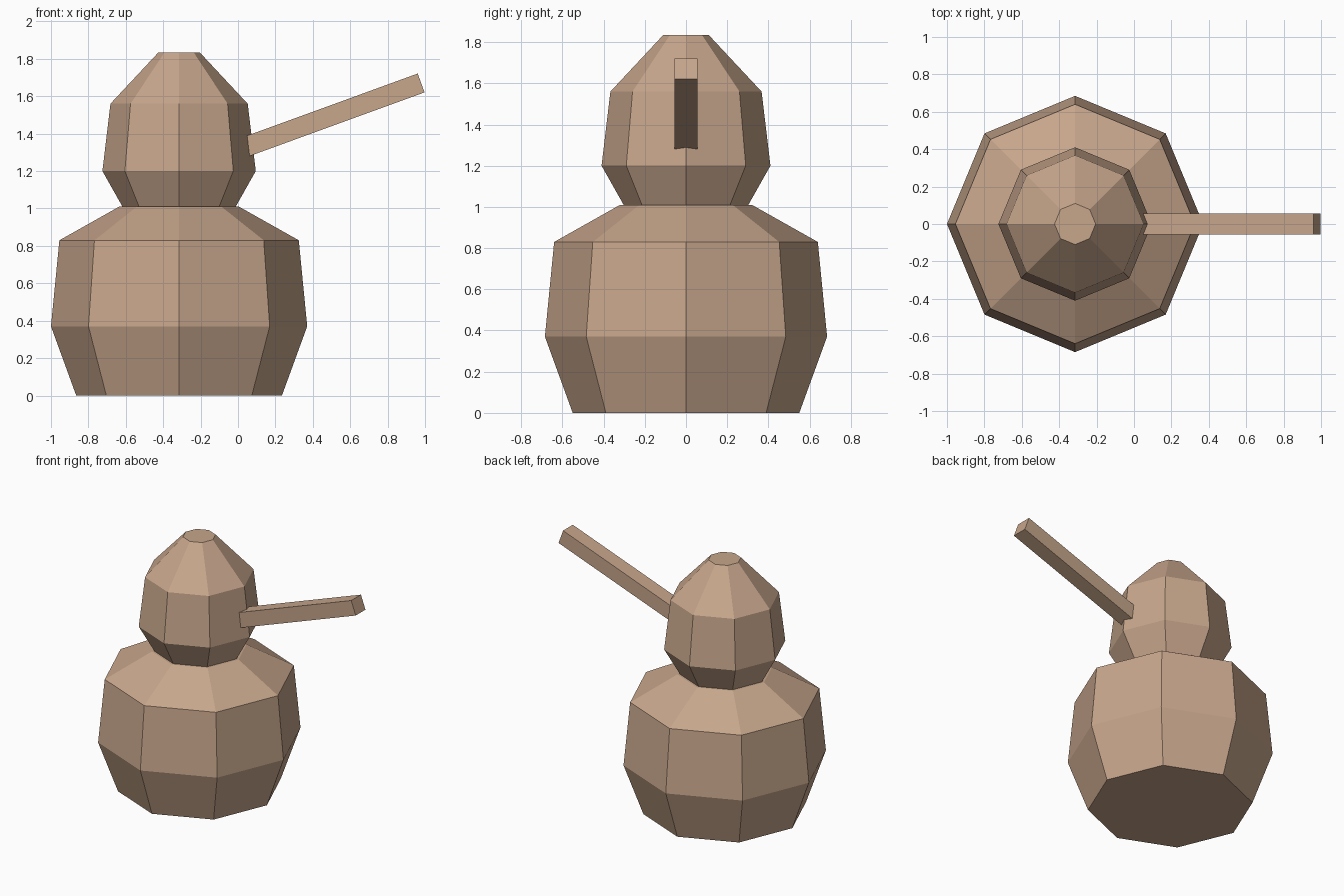
import bpy, bmesh, math
from mathutils import Matrix, Vector

cube = bpy.data.objects.get("Cube")
if cube:
    bpy.data.objects.remove(cube, do_unlink=True)

# Single clay-brown material
clay = bpy.data.materials.new("clay_brown")
clay.use_nodes = True
colour = (0.57, 0.38, 0.26, 1.0)
clay.diffuse_color = colour
shader = clay.node_tree.nodes["Principled BSDF"]
shader.inputs["Base Color"].default_value = colour
shader.inputs["Roughness"].default_value = 0.9

SIDES = 8
AXIS_X = -0.315


def add_object(name, bm):
    bmesh.ops.recalc_face_normals(bm, faces=bm.faces[:])
    mesh = bpy.data.meshes.new(name)
    bm.to_mesh(mesh)
    bm.free()
    mesh.materials.append(clay)
    obj = bpy.data.objects.new(name, mesh)
    bpy.context.collection.objects.link(obj)
    return obj


def lathe(name, profile):
    """Closed faceted solid turned from (radius, height) points."""
    bm = bmesh.new()
    rings = []
    for r, z in profile:
        angles = [math.tau * i / SIDES for i in range(SIDES)]
        rings.append([bm.verts.new((AXIS_X + r * math.cos(a), r * math.sin(a), z))
                      for a in angles])
    for low, high in zip(rings, rings[1:]):
        for i in range(SIDES):
            j = (i + 1) % SIDES
            bm.faces.new((low[i], low[j], high[j], high[i]))
    bm.faces.new(rings[0][::-1])
    bm.faces.new(rings[-1])
    return add_object(name, bm)


# Wide lower body and smaller domed head
lathe("body", [(0.55, 0.0), (0.685, 0.37), (0.64, 0.83), (0.32, 1.01)])
lathe("head", [(0.30, 1.005), (0.41, 1.2), (0.367, 1.56), (0.11, 1.835)])

# Square stick rising outward from the left side of the head
tilt = math.radians(20)
direction = Vector((math.cos(tilt), 0, math.sin(tilt)))
tip = Vector((0.979, 0, 1.671))
length = 1.13
bm = bmesh.new()
bmesh.ops.create_cube(bm, size=1.0)
bmesh.ops.scale(bm, vec=(length, 0.113, 0.107), verts=bm.verts)
bmesh.ops.transform(
    bm, verts=bm.verts,
    matrix=Matrix.Translation(tip - direction * length / 2)
    @ Matrix.Rotation(-tilt, 4, 'Y'))
add_object("stick", bm)
